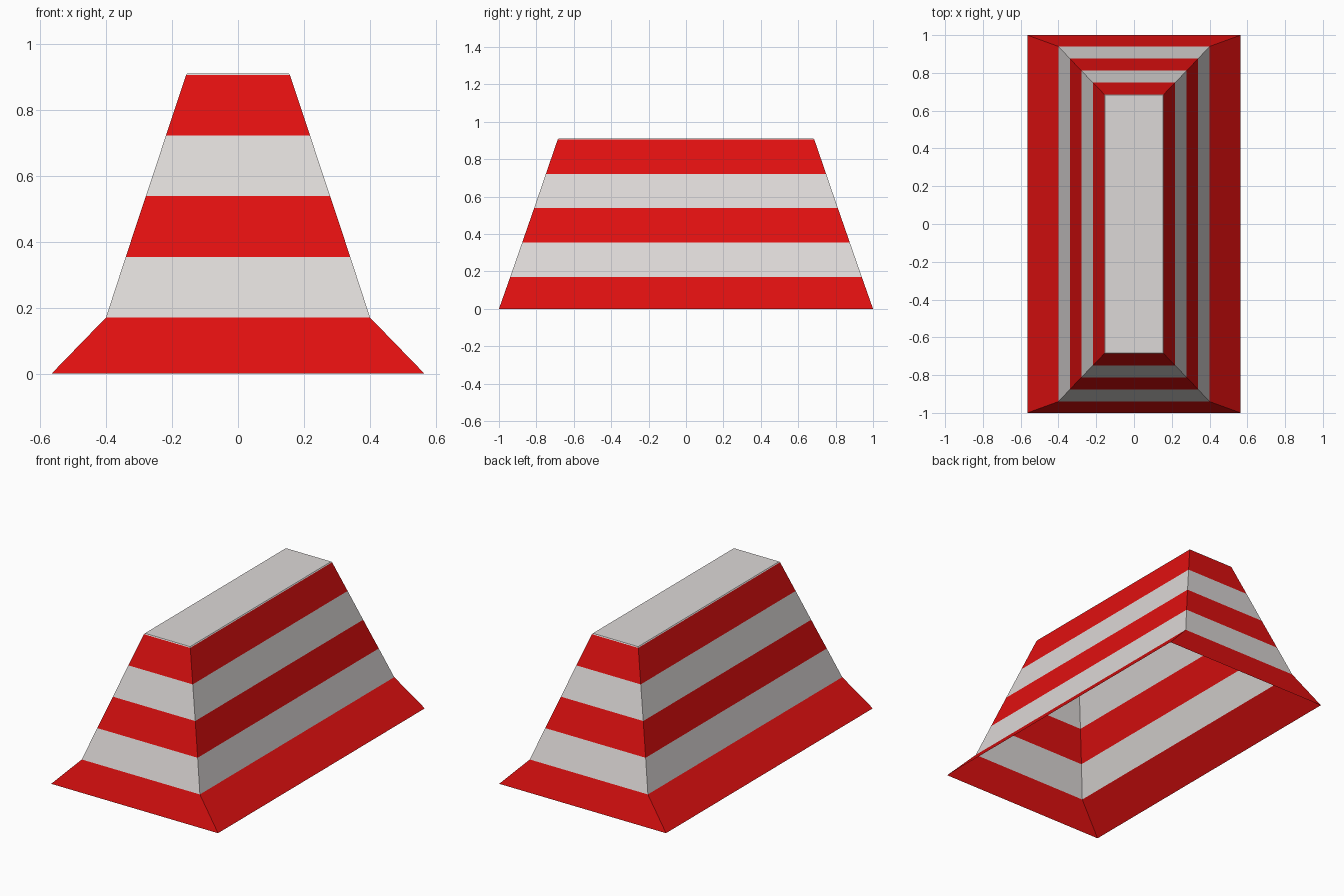
import bpy, bmesh

if "Cube" in bpy.data.objects:
    bpy.data.objects.remove(bpy.data.objects["Cube"])


def material(name, rgb):
    m = bpy.data.materials.new(name)
    m.diffuse_color = (*rgb, 1)
    m.use_nodes = True
    m.node_tree.nodes["Principled BSDF"].inputs["Base Color"].default_value = m.diffuse_color
    return m


RED = material("red", (0.75, 0.005, 0.005))
WHITE = material("white", (0.72, 0.69, 0.68))


def ring(bm, half_x, half_y, z):
    return [bm.verts.new((sx * half_x, sy * half_y, z))
            for sx, sy in ((-1, -1), (1, -1), (1, 1), (-1, 1))]


def band(name, low, high, mat, capped=False):
    """Open rectangular sloped band, optionally closed on top."""
    bm = bmesh.new()
    a, b = ring(bm, *low), ring(bm, *high)
    for i in range(4):
        j = (i + 1) % 4
        bm.faces.new((a[i], a[j], b[j], b[i]))
    if capped:
        bm.faces.new(b)
    mesh = bpy.data.meshes.new(name)
    bm.to_mesh(mesh)
    bm.free()
    mesh.materials.append(mat)
    obj = bpy.data.objects.new(name, mesh)
    bpy.context.collection.objects.link(obj)


# Outline levels: half width, half length, height
levels = [(0.565, 1.0, 0.0), (0.40, 0.94, 0.17), (0.34, 0.876, 0.354),
          (0.279, 0.812, 0.538), (0.218, 0.749, 0.722),
          (0.157, 0.686, 0.905), (0.153, 0.682, 0.91)]

# Flared skirt, alternating stripes, and flat lid; the underside stays open
names = ["base_skirt", "lower_white_stripe", "middle_red_stripe",
         "upper_white_stripe", "top_red_stripe", "top_lid"]
for i, name in enumerate(names):
    band(name, levels[i], levels[i + 1], WHITE if i % 2 else RED,
         capped=(name == "top_lid"))
